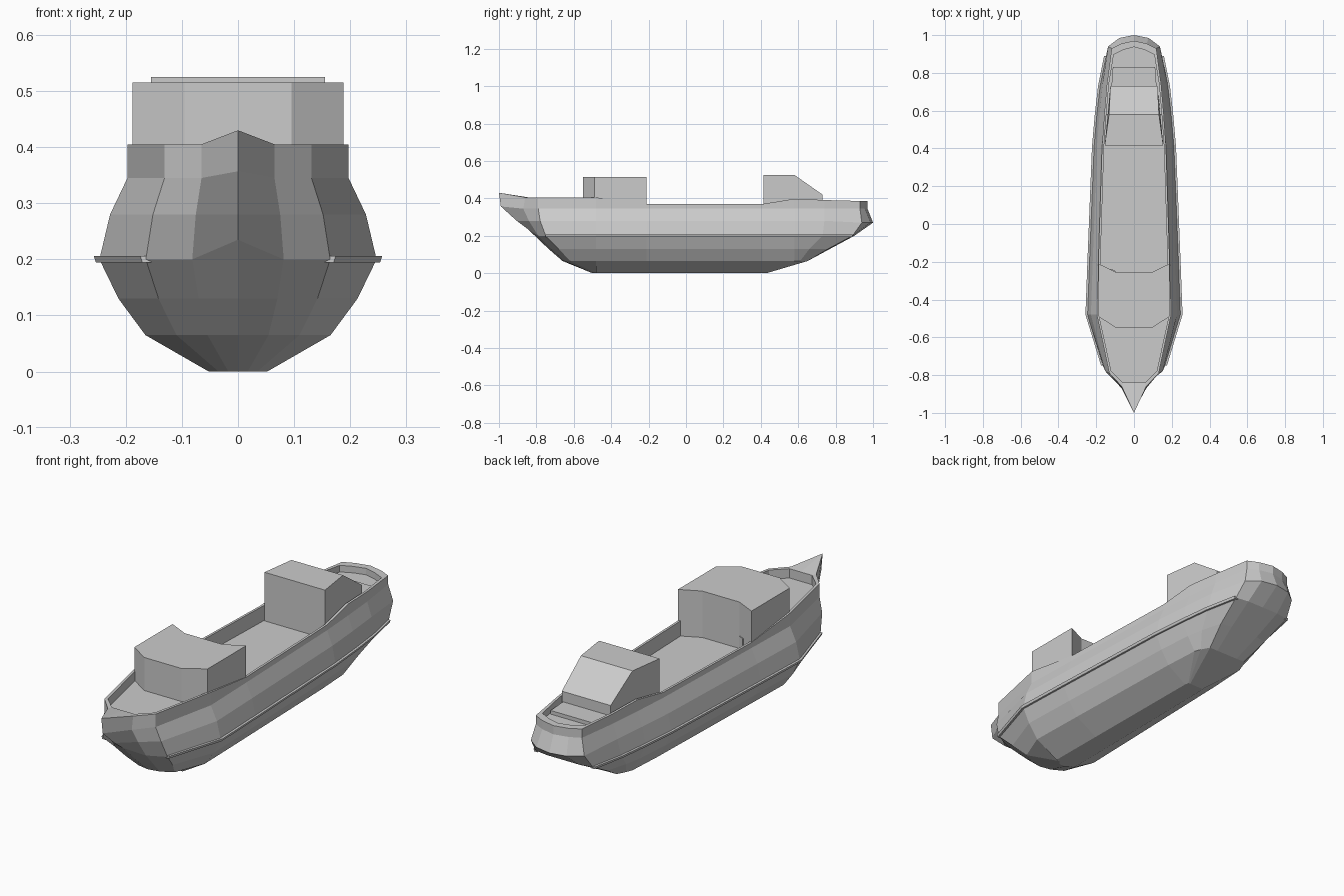
import bpy, bmesh

if "Cube" in bpy.data.objects:
    bpy.data.objects.remove(bpy.data.objects["Cube"])

def make(name, verts, faces):
    me = bpy.data.meshes.new(name)
    me.from_pydata(verts, [], faces)
    bm = bmesh.new()
    bm.from_mesh(me)
    bmesh.ops.remove_doubles(bm, verts=bm.verts, dist=0.0005)
    bmesh.ops.recalc_face_normals(bm, faces=bm.faces)
    bm.to_mesh(me)
    bm.free()
    ob = bpy.data.objects.new(name, me)
    bpy.context.collection.objects.link(ob)
    return ob

def loft(name, rings, caps=True):
    n = len(rings[0])
    verts = [p for r in rings for p in r]
    faces = [(k*n+i, k*n+(i+1) % n, (k+1)*n+(i+1) % n, (k+1)*n+i)
             for k in range(len(rings)-1) for i in range(n)]
    if caps:
        faces += [tuple(range(n)), tuple(range((len(rings)-1)*n, len(rings)*n))]
    return make(name, verts, faces)

def prism(name, outline, z0, z1):
    return loft(name, [[(x, y, z) for x, y in outline] for z in (z0, z1)])

def mirror_ring(half):
    left = [(-p[0],) + tuple(p[1:]) for p in reversed(half) if p[0] > 1e-6]
    return list(half) + left

# Hull waterlines: heights, half widths of the widest section
Z = [0, .065, .13, .2, .28, .345, .405]
W = [.052, .165, .213, .247, .228, .197, .197]
# Fore-and-aft positions of the end columns at each waterline
stem = [-.5, -.66, -.735, -.845, -.905, -.99, -1]
bow1 = [-.5, -.65, -.72, -.79, -.84, -.87, -.86]
bow2 = [-.48, -.62, -.68, -.75, -.78, -.79, -.79]
quarter = [.43, .61, .66, .73, .74, .74, .74]
corner = [.43, .65, .76, .89, .94, .93, .93]
stern1 = [.43, .65, .77, .9, .985, .955, .955]
stern = [.43, .65, .77, .9, 1.0, .97, .97]

def straight(y):
    return [min(y, q) for q in quarter]

# (positions, width factor, rail height)
cols = [(stem, 0, .43), (bow1, .33, .405), (bow2, .665, .405),
        (straight(-.48), 1, .405), (straight(-.21), .96, .37),
        (straight(.41), .86, .37), (straight(.58), .8, .398),
        (quarter, .73, .391), (corner, .6, .386), (stern1, .34, .385), (stern, 0, .385)]

def half_level(k):
    pts = []
    for i, (ys, f, rail) in enumerate(cols):
        z = rail if k == 6 else Z[k]
        if i == 0 and k == 3:
            z = .235
        if i == 0 and k == 5:
            z = .357
        if i >= 8 and k == 4:
            z = .27
        pts.append((W[k] * f, ys[k], z))
    return pts

# Inner face of the bulwark
def inner(p, i):
    x, y, z = p
    if i == 0:
        return (0, -.84, .405)
    if i == 1:
        return (.058, -.84, z)
    return (max(x - .011, 0), y - (.033 if i >= 8 else 0) + (.01 if i == 2 else 0), z)

rim = [inner(p, i) for i, p in enumerate(half_level(6))]
floor = [(x, y, .30) for x, y, z in rim]

rings = [mirror_ring(half_level(k)) for k in range(7)]
rings += [mirror_ring(rim), mirror_ring(floor)]
loft("hull", rings)

# Raised decks at both ends
fore = [(x, y) for x, y, z in rim[:4]] + [(.186, -.3), (0, -.3)]
prism("fore_deck", mirror_ring(fore), .29, .362)
aft = [(0, .6)] + [(x, y) for x, y, z in rim[6:]]
prism("aft_deck", mirror_ring(aft), .29, .355)
prism("aft_step", [(-.12, .72), (.12, .72), (.112, .83), (-.112, .83)], .35, .372)

# Rubbing strakes along the widest waterline
for side, name in ((1, "right"), (-1, "left")):
    path = half_level(3)[2:9]
    secs = [[(side*(x-.01), y, z-.006), (side*(x+.006), y, z-.006),
             (side*(x+.010), y, z+.006), (side*(x-.01), y, z+.006)] for x, y, z in path]
    loft(name + "_rubbing_strake", secs)

# Forward deckhouse with chamfered front and recessed rear
prism("forward_house", mirror_ring([(.095, -.55), (.188, -.49), (.188, -.21), (.095, -.255)]),
      .295, .515)
prism("house_door", [(-.125, -.26), (-.098, -.26), (-.098, -.249), (-.125, -.236)], .30, .36)

# Aft house with sloping rear roof
profile = [(.415, .295, .155), (.415, .525, .155), (.58, .525, .132),
           (.73, .42, .125), (.73, .295, .125)]
loft("aft_house", [[(s*w, y, z) for y, z, w in profile] for s in (-1, 1)])
